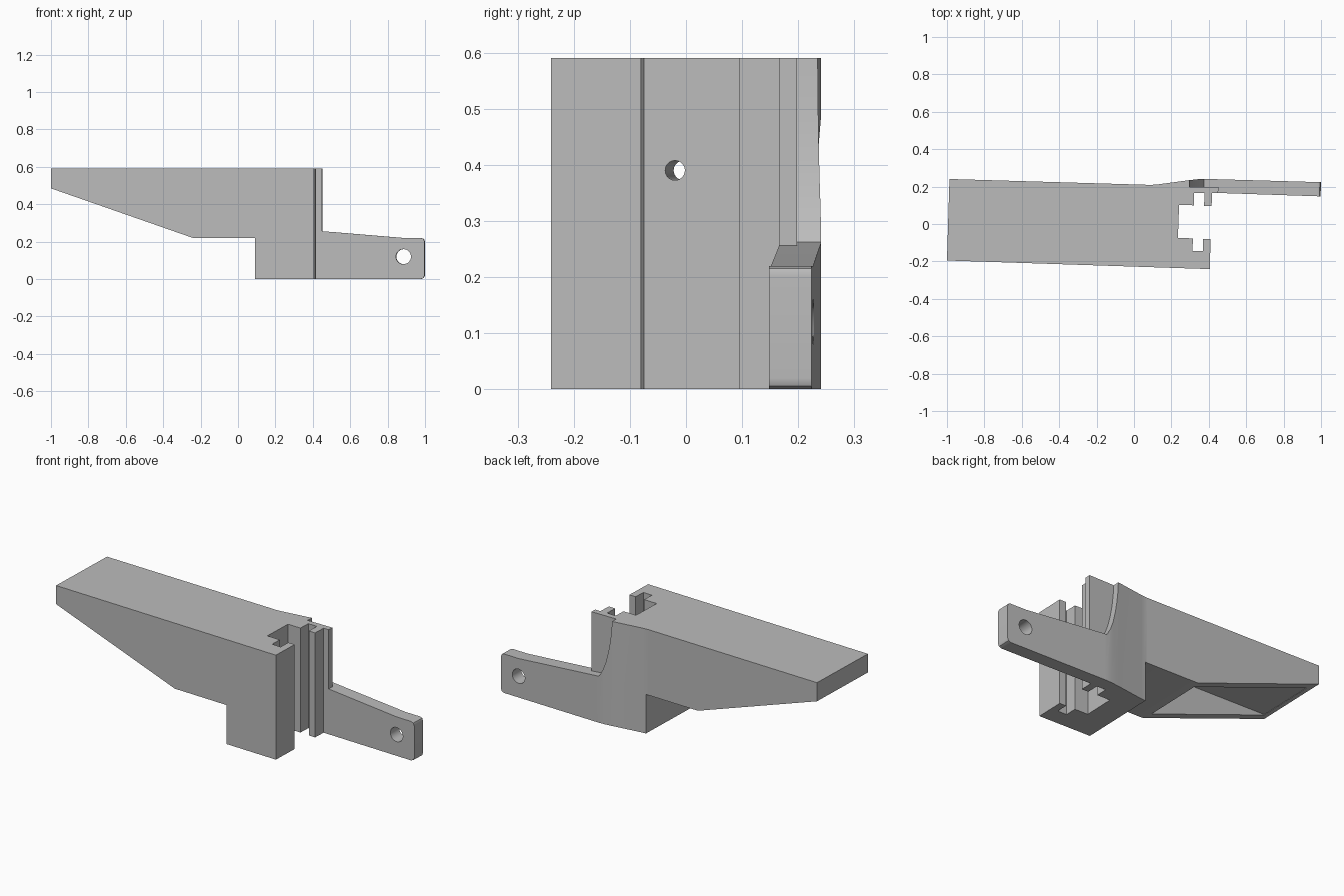
import bpy, bmesh, math
from mathutils import Vector

cube = bpy.data.objects.get("Cube")
if cube:
    bpy.data.objects.remove(cube, do_unlink=True)

TILT = 0.031  # the whole part is turned slightly about z

grey = bpy.data.materials.new("plain_grey")
grey.use_nodes = True
colour = (0.5, 0.5, 0.5, 1)
grey.diffuse_color = colour
grey.node_tree.nodes["Principled BSDF"].inputs["Base Color"].default_value = colour


def prism(name, points, vector):
    """Extrude a flat 3D outline along a vector."""
    bm = bmesh.new()
    face = bm.faces.new([bm.verts.new(p) for p in points])
    ext = bmesh.ops.extrude_face_region(bm, geom=[face])
    moved = [g for g in ext["geom"] if isinstance(g, bmesh.types.BMVert)]
    bmesh.ops.translate(bm, verts=moved, vec=Vector(vector))
    bmesh.ops.recalc_face_normals(bm, faces=bm.faces)
    mesh = bpy.data.meshes.new(name)
    bm.to_mesh(mesh)
    bm.free()
    obj = bpy.data.objects.new(name, mesh)
    bpy.context.collection.objects.link(obj)
    mesh.materials.append(grey)
    return obj


def plan(name, pts, z0, z1):
    return prism(name, [(x, y, z0) for x, y in pts], (0, 0, z1 - z0))


def side(name, pts, y0, y1):
    return prism(name, [(x + TILT * y0, y0, z) for x, z in pts],
                 (TILT * (y1 - y0), y1 - y0, 0))


def ring(u, v, r, n=48):
    return [(u + r * math.cos(2 * math.pi * i / n),
             v + r * math.sin(2 * math.pi * i / n)) for i in range(n)]


def boolean(target, tool, operation):
    mod = target.modifiers.new("cut", "BOOLEAN")
    mod.operation = operation
    mod.solver = "EXACT"
    mod.object = tool
    bpy.context.view_layer.objects.active = target
    bpy.ops.object.modifier_apply(modifier=mod.name)
    bpy.data.objects.remove(tool, do_unlink=True)


# Plan outline: front face, T-shaped slot, arm, bent back face
outline = [
    (-1.0, -0.195), (0.405, -0.241),
    (0.41, -0.08), (0.37, -0.079), (0.368, -0.145), (0.313, -0.143),
    (0.315, -0.077), (0.235, -0.074), (0.241, 0.102), (0.32, 0.1),
    (0.322, 0.167), (0.377, 0.165), (0.375, 0.097), (0.415, 0.095),
    (0.418, 0.167), (0.45, 0.166), (1.02, 0.147),
    (1.02, 0.223), (0.385, 0.241), (0.345, 0.24), (0.3, 0.235),
    (0.13, 0.212), (0.09, 0.209), (-1.0, 0.241)]
bracket = plan("slotted_bracket", outline, 0, 0.59)

# Side silhouette: tapered shelf, column and low arm with rounded end
silhouette = [
    (-0.994, 0.485), (-0.234, 0.22), (0.097, 0.22), (0.097, -0.1),
    (0.9, -0.1), (0.9, 0), (0.973, 0), (0.987, 0.006), (0.993, 0.02),
    (0.993, 0.2), (0.987, 0.215), (0.973, 0.22), (0.88, 0.22),
    (0.445, 0.256), (0.445, 0.7), (-0.994, 0.7)]
silhouette[4:6] = [(0.96, -0.1), (0.96, 0)]
boolean(bracket, side("silhouette", silhouette, -0.4, 0.4), "INTERSECT")

# Curved relief behind the thin upright lip
relief = [(0.288, 0.7), (0.29, 0.59), (0.294, 0.53), (0.301, 0.47),
          (0.312, 0.41), (0.327, 0.35), (0.346, 0.3), (0.368, 0.2624),
          (0.445, 0.256), (0.5, 0.27), (0.5, 0.7)]
boolean(bracket, side("relief", relief, 0.198, 0.4), "DIFFERENCE")

# Wedge pocket under the shelf
pocket = [(-0.96, -0.147), (-0.255, -0.169), (-0.245, 0.169), (-0.95, 0.19)]
boolean(bracket, plan("pocket", pocket, 0.1, 0.474), "DIFFERENCE")

# Round hole through the arm
boolean(bracket, side("arm_hole", ring(0.88, 0.12, 0.04), 0.05, 0.35), "DIFFERENCE")

# Long narrow hole from the slot into the pocket
bore = [(0.3, y, z) for y, z in ring(-0.0215, 0.39, 0.0175)]
boolean(bracket, prism("bore", bore, (-0.6, 0.6 * TILT, 0)), "DIFFERENCE")

# Smooth the curves, keep the large faces flat
bpy.ops.object.select_all(action="DESELECT")
bracket.select_set(True)
bpy.context.view_layer.objects.active = bracket
bpy.ops.object.shade_smooth_by_angle(angle=math.radians(25))
weighted = bracket.modifiers.new("flat_faces", "WEIGHTED_NORMAL")
weighted.keep_sharp = True
